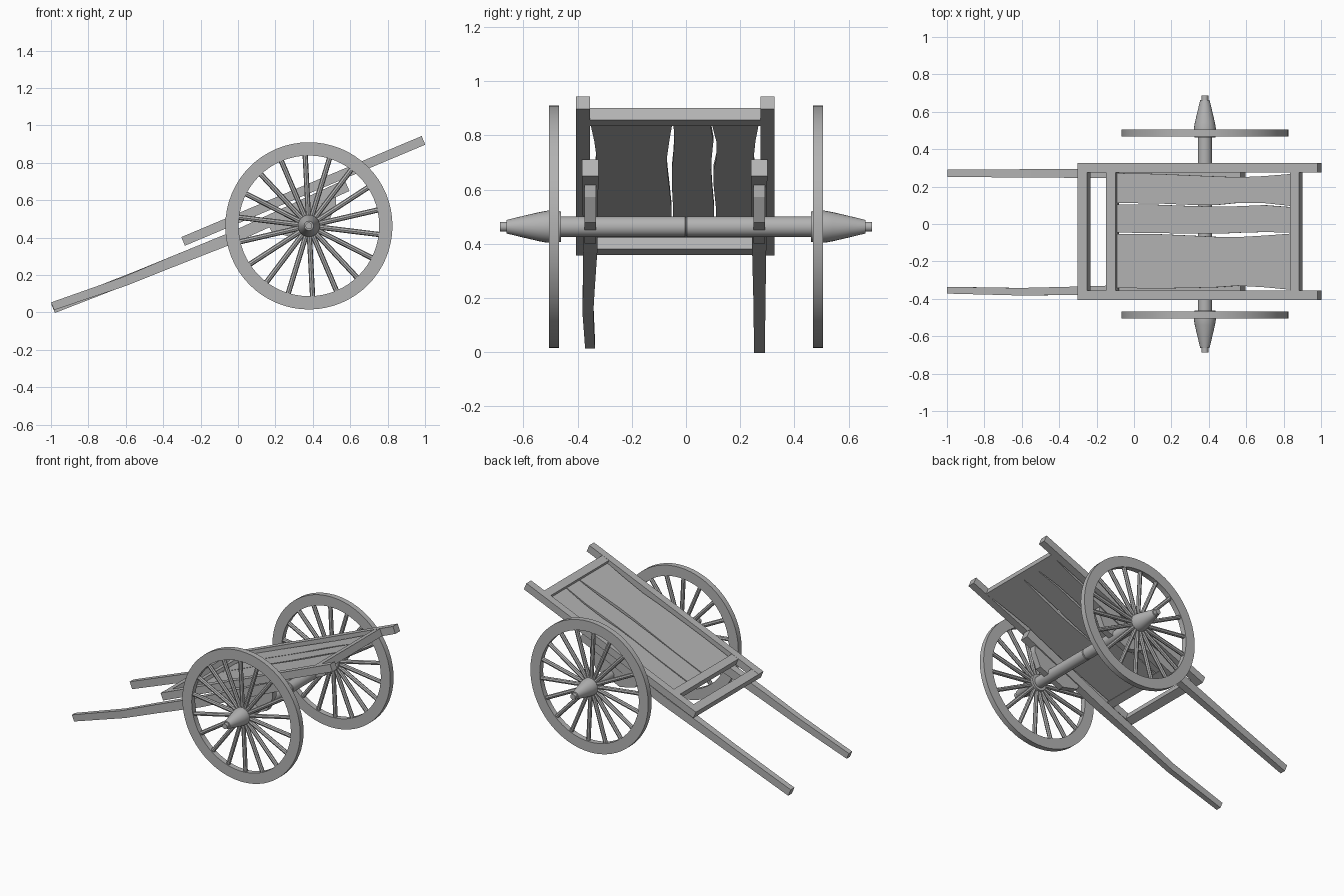
import bpy, bmesh, math
from mathutils import Matrix, Vector

if "Cube" in bpy.data.objects:
    bpy.data.objects.remove(bpy.data.objects["Cube"])

AXLE = Vector((0.379, 0, 0.463))
TILT = math.radians(22.8)
BED = Matrix.Translation(AXLE) @ Matrix.Rotation(-TILT, 4, 'Y')   # tilted cart frame
MID = -0.04                                                       # bed centre line in y

WOOD = bpy.data.materials.new("weathered_wood")
WOOD.diffuse_color = (0.45, 0.45, 0.45, 1)
WOOD.use_nodes = True
WOOD.node_tree.nodes["Principled BSDF"].inputs["Base Color"].default_value = WOOD.diffuse_color


def finish(name, bm, matrix, smooth=False):
    bmesh.ops.remove_doubles(bm, verts=bm.verts, dist=1e-5)
    bmesh.ops.recalc_face_normals(bm, faces=bm.faces)
    me = bpy.data.meshes.new(name)
    bm.to_mesh(me)
    bm.free()
    me.materials.append(WOOD)
    ob = bpy.data.objects.new(name, me)
    bpy.context.collection.objects.link(ob)
    ob.matrix_world = matrix
    if smooth:
        bpy.ops.object.select_all(action='DESELECT')
        ob.select_set(True)
        bpy.context.view_layer.objects.active = ob
        bpy.ops.object.shade_smooth_by_angle(angle=math.radians(35))
    return ob


def loft(name, sections):
    """Skin a row of equal-sized rings and cap both ends."""
    bm = bmesh.new()
    rings = [[bm.verts.new(p) for p in s] for s in sections]
    n = len(rings[0])
    for a, b in zip(rings, rings[1:]):
        for i in range(n):
            bm.faces.new((a[i], a[(i + 1) % n], b[(i + 1) % n], b[i]))
    bm.faces.new(rings[0])
    bm.faces.new(rings[-1])
    return finish(name, bm, BED)


def rect(u, y0, y1, w0, w1):
    return [(u, y0, w0), (u, y1, w0), (u, y1, w1), (u, y0, w1)]


def box(name, u0, u1, y0, y1, w0, w1):
    return loft(name, [rect(u0, y0, y1, w0, w1), rect(u1, y0, y1, w0, w1)])


def lathe(name, profile, segs, closed=False):
    """Revolve (radius, y) points about the axle."""
    bm = bmesh.new()
    rings = []
    for k in range(segs):
        a = 2 * math.pi * k / segs
        rings.append([bm.verts.new((r * math.cos(a), y, r * math.sin(a))) for r, y in profile])
    n = len(profile)
    for k in range(segs):
        a, b = rings[k], rings[(k + 1) % segs]
        for i in range(n if closed else n - 1):
            j = (i + 1) % n
            bm.faces.new((a[i], a[j], b[j], b[i]))
    if not closed:
        bm.faces.new([r[0] for r in rings])
        bm.faces.new([r[-1] for r in rings])
    return finish(name, bm, Matrix.Translation(AXLE), True)


# Bed frame: two long rails and three cross bars
for side, s in (("left", 1), ("right", -1)):
    y = sorted((MID + s * 0.315, MID + s * 0.366))
    box(f"{side}_rail", -0.652, 0.742, *y, 0.159, 0.209)
for name, u0, u1 in (("rear_bar", -0.652, -0.595), ("lower_bar", -0.485, -0.432), ("upper_bar", 0.580, 0.634)):
    box(name, u0, u1, MID - 0.316, MID + 0.316, 0.160, 0.208)

# Worn floor planks with wavy edges: low and high y at each station
US = (-0.435, -0.2, 0.0, 0.15, 0.27, 0.42, 0.582)
PLANKS = (
    ((-.342, -.345, -.342, -.338, -.330, -.338, -.352), (-.053, -.054, -.062, -.069, -.070, -.062, -.051)),
    ((-.046, -.048, -.052, -.052, -.047, -.043, -.046), (.104, .103, .096, .093, .095, .101, .090)),
    ((.112, .110, .102, .102, .113, .112, .096), (.272, .268, .260, .254, .250, .256, .268)),
)
for i, (lo, hi) in enumerate(PLANKS):
    loft(f"floor_plank_{i + 1}", [rect(u, a, b, 0.164, 0.186) for u, a, b in zip(US, lo, hi)])

# Pulling shafts: stations of (u, y, w, half width, half height)
SHAFTS = {
    "left_shaft": ((.272, .270, .121, .030, .033), (-.40, .270, .100, .026, .031),
                   (-.95, .271, .110, .022, .026), (-1.432, .271, .122, .020, .025)),
    "right_shaft": ((.272, -.353, .121, .030, .033), (-.40, -.353, .100, .026, .031),
                    (-.75, -.358, .106, .022, .028), (-1.02, -.362, .108, .020, .025),
                    (-1.430, -.354, .135, .018, .022)),
}
for name, st in SHAFTS.items():
    loft(name, [rect(u, y - h, y + h, w - v, w + v) for u, y, w, h, v in st])

# Tapered axle blocks under the shafts
OUT = ((-.20, .10), (-.195, .045), (-.10, -.025), (.10, -.025), (.175, .045), (.20, .10))
for name, y in (("left_axle_block", .270), ("right_axle_block", -.353)):
    loft(name, [[(u, y + d, w) for u, w in OUT] for d in (-.021, .021)])

# Axle in two halves meeting at a fine seam
for side, s in (("left", 1), ("right", -1)):
    lathe(f"{side}_axle", [(0.035, s * 0.0005), (0.038, s * 0.004), (0.038, s * 0.47)], 24)

# Wheels: rim, hub and spokes
SPOKES = 18
for side, s in (("left", 1), ("right", -1)):
    lathe(f"{side}_rim", [(r, s * y) for r, y in ((.376, .469), (.447, .469), (.447, .506), (.376, .506))], 64, True)
    lathe(f"{side}_hub", [(r, s * y) for r, y in (
        (.056, .462), (.059, .478), (.059, .512), (.054, .54), (.040, .60), (.025, .662),
        (.018, .663), (.018, .686))], 24)
    bm = bmesh.new()
    for k in range(SPOKES):
        a = math.radians(93) + 2 * math.pi * k / SPOKES
        m = (Matrix.Rotation(-a, 4, 'Y') @ Matrix.Translation((0.213, 0, 0))
             @ Matrix.Rotation(math.pi / 2, 4, 'Y'))
        bmesh.ops.create_cone(bm, cap_ends=True, segments=8, radius1=0.014, radius2=0.014,
                              depth=0.336, matrix=Matrix.Translation((0, s * 0.487, 0)) @ m)
    finish(f"{side}_spokes", bm, Matrix.Translation(AXLE))
